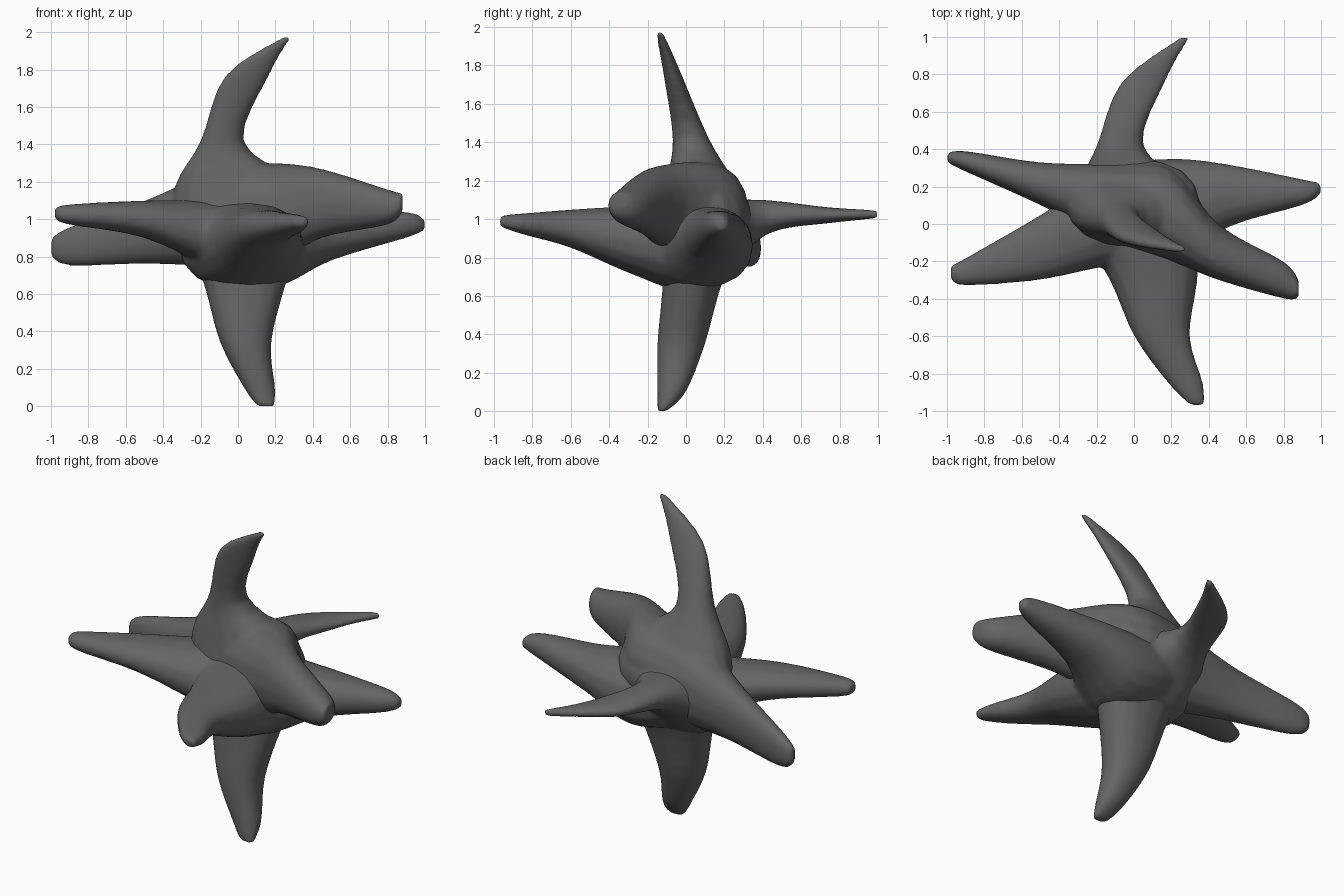
import bpy
import bmesh
from math import cos, sin, pi, copysign
from mathutils import Vector

default_cube = bpy.data.objects.get("Cube")
if default_cube:
    bpy.data.objects.remove(default_cube, do_unlink=True)

# Single dark grey finish
GREY = (0.13, 0.13, 0.13, 1)
grey = bpy.data.materials.new("dark grey")
grey.use_nodes = True
grey.diffuse_color = GREY
grey.node_tree.nodes["Principled BSDF"].inputs["Base Color"].default_value = GREY

SIDES = 16
STEPS = 4
X, Y, Z = range(3)


def rounded(value):
    """Push a circle coordinate slightly towards a rounded square."""
    return copysign(abs(value) ** 0.9, value)


def blend(before, start, end, after, t):
    """Smooth curve through the four neighbouring section values."""
    leave, arrive = (end - before) / 2, (after - start) / 2
    rise = end - start
    bend = 3 * rise - 2 * leave - arrive
    twist = leave + arrive - 2 * rise
    return start + t * (leave + t * (bend + t * twist))


def fill_between(sections):
    """Add smoothly blended sections between the given ones."""
    padded = [sections[0]] + sections + [sections[-1]]
    filled = []
    for neighbours in zip(padded, padded[1:], padded[2:], padded[3:]):
        for step in range(STEPS):
            filled.append([blend(*values, step / STEPS) for values in zip(*neighbours)])
    filled.append(sections[-1])
    return filled


def add_limb(bm, axis, sections):
    """Loft oval sections (position, low and high of the two other axes)."""
    across, up = [a for a in (X, Y, Z) if a != axis]
    rings = []
    for position, a_low, a_high, b_low, b_high in fill_between(sections):
        ring = []
        for i in range(SIDES):
            angle = 2 * pi * i / SIDES
            point = Vector()
            point[axis] = position
            point[across] = (a_low + a_high) / 2 + (a_high - a_low) / 2 * rounded(cos(angle))
            point[up] = (b_low + b_high) / 2 + (b_high - b_low) / 2 * rounded(sin(angle))
            ring.append(bm.verts.new(point))
        rings.append(ring)
    faces = [bm.faces.new(rings[0]), bm.faces.new(rings[-1])]
    for ring, following in zip(rings, rings[1:]):
        for i in range(SIDES):
            j = (i + 1) % SIDES
            faces.append(bm.faces.new((ring[i], ring[j], following[j], following[i])))
    bmesh.ops.recalc_face_normals(bm, faces=faces)


def make_star(name, limbs):
    """Fuse crossing limbs into one soft four-armed body."""
    bm = bmesh.new()
    for axis, sections in limbs:
        add_limb(bm, axis, sections)
    mesh = bpy.data.meshes.new(name)
    bm.to_mesh(mesh)
    bm.free()
    mesh.materials.append(grey)
    star = bpy.data.objects.new(name, mesh)
    bpy.context.collection.objects.link(star)
    fuse = star.modifiers.new("fuse", "REMESH")
    fuse.mode = "VOXEL"
    fuse.voxel_size = 0.016
    fuse.use_smooth_shade = True
    soften = star.modifiers.new("soften", "SMOOTH")
    soften.factor = 0.5
    soften.iterations = 8


# Upright star: side arms, then lower leg up to the bladed spike
upright_arms = [
    (-1, 0.33, 0.38, 0.8, 0.9),
    (-0.9, 0.28, 0.39, 0.75, 0.96),
    (-0.5, 0.1, 0.33, 0.76, 1.1),
    (-0.1, -0.1, 0.32, 0.75, 1.27),
    (0.2, -0.2, 0.3, 0.77, 1.3),
    (0.45, -0.3, 0, 0.9, 1.27),
    (0.8, -0.4, -0.2, 0.97, 1.16),
    (0.88, -0.4, -0.3, 1.04, 1.14),
]
upright_spine = [
    (0, 0.1, 0.2, -0.15, -0.1),
    (0.1, 0.03, 0.2, -0.15, 0),
    (0.35, -0.1, 0.18, -0.15, 0.1),
    (0.7, -0.2, 0.27, -0.12, 0.2),
    (1, -0.35, 0.35, -0.13, 0.35),
    (1.2, -0.33, 0.3, -0.1, 0.25),
    (1.42, -0.2, 0.03, -0.07, 0.12),
    (1.77, -0.07, 0.17, -0.12, -0.03),
    (1.98, 0.25, 0.29, -0.16, -0.12),
]
make_star("upright_star", [(X, upright_arms), (Z, upright_spine)])

# Flat star: side arms, then front arm back to the bladed spike
flat_arms = [
    (-0.98, -0.3, -0.22, 1, 1.06),
    (-0.9, -0.33, -0.18, 0.97, 1.08),
    (-0.5, -0.3, 0.05, 0.9, 1.1),
    (-0.1, -0.22, 0.3, 0.72, 1.1),
    (0.2, -0.22, 0.35, 0.64, 1.08),
    (0.5, -0.02, 0.32, 0.78, 1.05),
    (0.9, 0.1, 0.24, 0.9, 1.04),
    (1, 0.16, 0.22, 0.94, 1),
]
flat_spine = [
    (-0.97, 0.3, 0.38, 0.96, 1.02),
    (-0.85, 0.18, 0.37, 0.92, 1.03),
    (-0.6, 0, 0.3, 0.85, 1.05),
    (-0.3, -0.13, 0.34, 0.72, 1.07),
    (0, -0.3, 0.35, 0.62, 1.1),
    (0.2, -0.3, 0.3, 0.7, 1.1),
    (0.42, -0.2, 0.05, 0.92, 1.1),
    (0.76, -0.07, 0.17, 0.98, 1.06),
    (1, 0.25, 0.3, 1, 1.05),
]
make_star("flat_star", [(X, flat_arms), (Y, flat_spine)])
